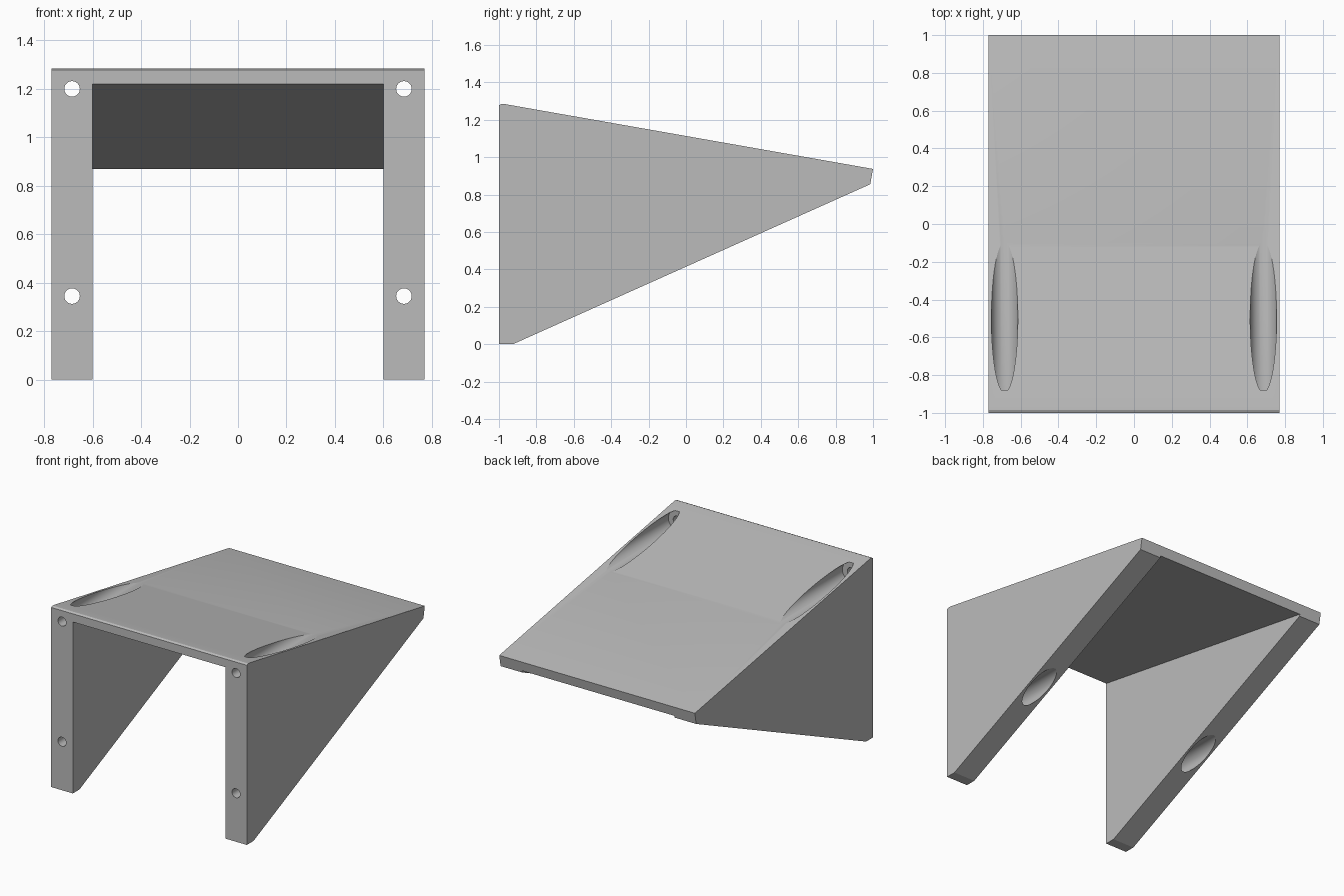
import bpy, bmesh, math
from mathutils import Matrix, Vector

if "Cube" in bpy.data.objects:
    bpy.data.objects.remove(bpy.data.objects["Cube"])

grey = bpy.data.materials.new("light grey")
grey.use_nodes = True
colour = (0.5, 0.5, 0.5, 1)
grey.diffuse_color = colour
grey.node_tree.nodes["Principled BSDF"].inputs["Base Color"].default_value = colour


def add_object(name, bm):
    bmesh.ops.recalc_face_normals(bm, faces=bm.faces)
    mesh = bpy.data.meshes.new(name)
    bm.to_mesh(mesh)
    bm.free()
    mesh.materials.append(grey)
    obj = bpy.data.objects.new(name, mesh)
    bpy.context.collection.objects.link(obj)
    return obj


def prism(name, profile, half_width):
    """Extrude a y-z side profile across x."""
    bm = bmesh.new()
    face = bm.faces.new([bm.verts.new((-half_width, y, z)) for y, z in profile])
    ext = bmesh.ops.extrude_face_region(bm, geom=[face])
    verts = [v for v in ext["geom"] if isinstance(v, bmesh.types.BMVert)]
    bmesh.ops.translate(bm, verts=verts, vec=(2 * half_width, 0, 0))
    return add_object(name, bm)


def bore(name, x, z, radius, start, end):
    """Cylinder running along y."""
    bm = bmesh.new()
    bmesh.ops.create_cone(
        bm, cap_ends=True, segments=48, radius1=radius, radius2=radius,
        depth=end - start,
        matrix=Matrix.Translation((x, (start + end) / 2, z))
        @ Matrix.Rotation(math.pi / 2, 4, "X"))
    return add_object(name, bm)


def cut(target, cutter):
    cutter.hide_render = True
    mod = target.modifiers.new(cutter.name, "BOOLEAN")
    mod.operation = "DIFFERENCE"
    mod.solver = "EXACT"
    mod.object = cutter
    bpy.context.view_layer.objects.active = target
    bpy.ops.object.modifier_apply(modifier=mod.name)
    bpy.data.objects.remove(cutter)


# Wedge-shaped body with eased front edge and clipped tips
bracket = prism("shelf_bracket", [
    (-1, 0), (-0.925, 0), (0.985, 0.855), (1, 0.937),
    (-0.965, 1.283), (-0.985, 1.285), (-1, 1.278)], 0.77)

# Open space between the two side walls, under the sloping top plate
cut(bracket, prism("inner_opening", [
    (-1.2, 1.255), (1.2, 0.831), (1.2, -0.2), (-1.2, -0.2)], 0.6))

# Screw holes with wide access bores breaking out of the sloped faces
for x in (-0.685, 0.685):
    for z in (0.345, 1.2):
        cut(bracket, bore("screw_hole", x, z, 0.032, -1.1, -0.8))
        cut(bracket, bore("access_bore", x, z, 0.07, -0.88, 1.2))

# Smooth bores, crisp edges
bpy.ops.object.select_all(action="DESELECT")
bracket.select_set(True)
bpy.context.view_layer.objects.active = bracket
bpy.ops.object.shade_smooth_by_angle(angle=math.radians(20))
